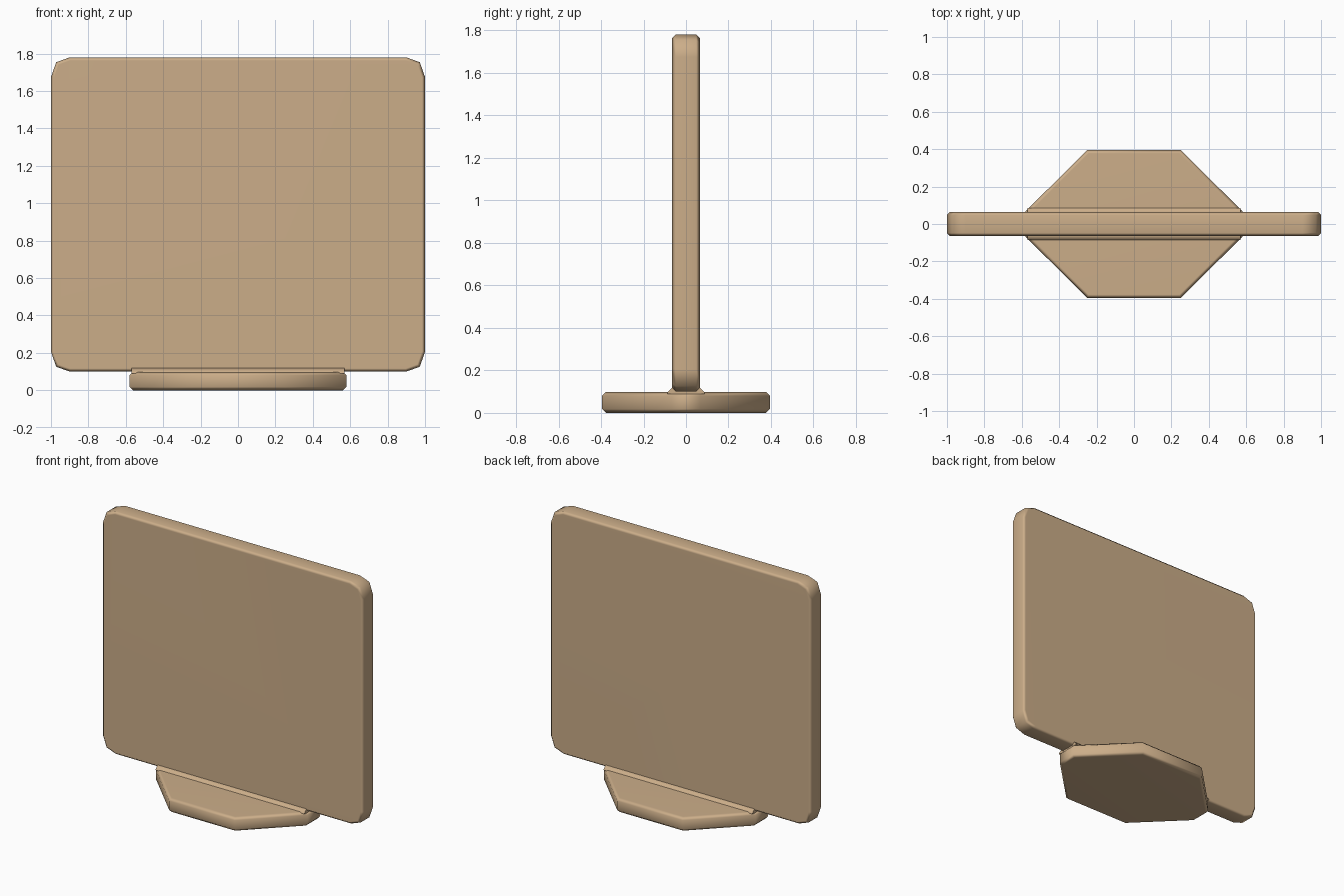
import bpy, bmesh, math
from mathutils import Vector

if "Cube" in bpy.data.objects:
    bpy.data.objects.remove(bpy.data.objects["Cube"])

tan = bpy.data.materials.new("tan")
tan.diffuse_color = (0.60, 0.42, 0.25, 1)
tan.use_nodes = True
tan.node_tree.nodes["Principled BSDF"].inputs["Base Color"].default_value = tan.diffuse_color


def prism(name, outline, depth, bevel):
    """Extrude a closed 3D outline along depth; bevel only the rims of the caps."""
    bm = bmesh.new()
    base = bm.faces.new([bm.verts.new(p) for p in outline])
    out = bmesh.ops.extrude_face_region(bm, geom=[base], use_keep_orig=True)
    bmesh.ops.translate(bm, vec=depth,
                        verts=[g for g in out["geom"] if isinstance(g, bmesh.types.BMVert)])
    bmesh.ops.recalc_face_normals(bm, faces=bm.faces)
    axis = Vector(depth).normalized()
    if bevel:
        rims = {e for f in bm.faces if abs(f.normal.dot(axis)) > 0.9 for e in f.edges}
        bmesh.ops.bevel(bm, geom=list(rims), offset=bevel, offset_type='OFFSET',
                        segments=1, profile=0.5, affect='EDGES')
    mesh = bpy.data.meshes.new(name)
    bm.to_mesh(mesh)
    bm.free()
    ob = bpy.data.objects.new(name, mesh)
    bpy.context.collection.objects.link(ob)
    mesh.materials.append(tan)
    bpy.ops.object.select_all(action='DESELECT')
    ob.select_set(True)
    bpy.context.view_layer.objects.active = ob
    bpy.ops.object.shade_smooth_by_angle(angle=math.radians(60))
    mod = ob.modifiers.new("flat_faces", 'WEIGHTED_NORMAL')
    mod.keep_sharp = True
    return ob


def four_way(quarter):
    """Mirror a quarter outline into a full loop about both axes."""
    half = quarter + [(-a, b) for a, b in reversed(quarter)]
    return half + [(a, -b) for a, b in
                   [(-a, b) for a, b in quarter] + list(reversed(quarter))]


# Upright panel with two-step cut corners
zc = 0.94
panel = four_way([(1.0, 0.735), (0.972, 0.814), (0.90, 0.84)])
prism("upright_panel", [(x, -0.065, z + zc) for x, z in panel], (0, 0.13, 0), 0.017)

# Eight-sided foot plate
foot = four_way([(0.58, 0.068), (0.25, 0.395)])
prism("foot_plate", [(x, y, 0) for x, y in foot], (0, 0, 0.098), 0.018)

# Sloped joint strip between foot and panel
joint = [(-0.086, 0.09), (0.086, 0.09), (0.086, 0.098), (0.064, 0.12),
         (-0.064, 0.12), (-0.086, 0.098)]
prism("joint_strip", [(-0.57, y, z) for y, z in joint], (1.14, 0, 0), 0)
